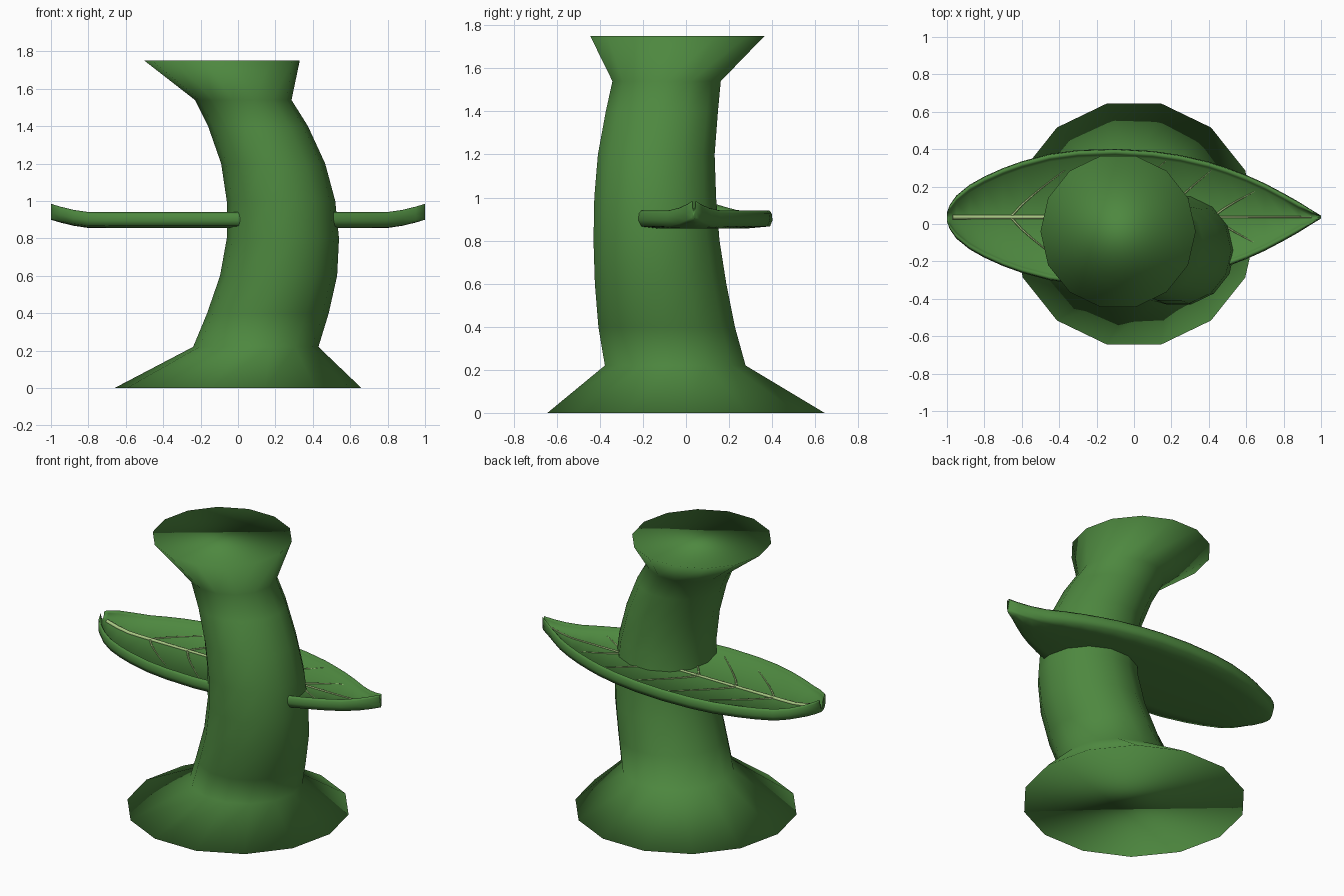
import bpy, bmesh, math

cube = bpy.data.objects.get("Cube")
if cube:
    bpy.data.objects.remove(cube)


def material(name, color):
    m = bpy.data.materials.new(name)
    m.use_nodes = True
    m.diffuse_color = (*color, 1)
    m.node_tree.nodes["Principled BSDF"].inputs["Base Color"].default_value = (*color, 1)
    return m


GREEN = material("stem green", (0.075, 0.245, 0.05))
PALE = material("pale vein", (0.38, 0.55, 0.22))


def loft(name, rings, mat):
    """Skin a list of closed rings and cap both ends."""
    bm = bmesh.new()
    loops = [[bm.verts.new(p) for p in ring] for ring in rings]
    n = len(loops[0])
    for a, b in zip(loops, loops[1:]):
        for i in range(n):
            j = (i + 1) % n
            bm.faces.new((a[i], a[j], b[j], b[i]))
    bm.faces.new(loops[0][::-1])
    bm.faces.new(loops[-1])
    bmesh.ops.recalc_face_normals(bm, faces=bm.faces)
    for f in bm.faces:
        f.smooth = True
    mesh = bpy.data.meshes.new(name)
    bm.to_mesh(mesh)
    bm.free()
    mesh.materials.append(mat)
    obj = bpy.data.objects.new(name, mesh)
    bpy.context.collection.objects.link(obj)
    return obj


# Bent stem with flared ends: height, centre x, centre y, radius
SIDES = 14
STEM = [(0, 0, 0, .66), (.22, .095, -.05, .335), (.4, .16, -.09, .325),
        (.6, .217, -.118, .313), (.8, .24, -.137, .3), (1.0, .23, -.143, .29),
        (1.2, .188, -.138, .278), (1.4, .107, -.112, .267),
        (1.54, .028, -.09, .258), (1.75, -.085, -.04, .415)]
angles = [math.tau * i / SIDES for i in range(SIDES)]
loft("stem", [[(x + r * math.cos(a), y + r * math.sin(a), z) for a in angles]
              for z, x, y, r in STEM], GREEN)

# Leaf: station along x and half width
MID_Y = .037
LEAF = [(-1, .025), (-.985, .065), (-.95, .115), (-.88, .172), (-.8, .217),
        (-.7, .262), (-.6, .298), (-.45, .338), (-.3, .358), (-.1, .365),
        (.1, .353), (.25, .331), (.4, .296), (.5, .263), (.6, .225),
        (.7, .18), (.8, .127), (.88, .082), (.95, .038), (1, .008)]


def lift(x):
    """Upward curl of the leaf tips."""
    return .045 * (max(abs(x) - .78, 0) / .22) ** 1.6


def leaf_section(x, w):
    rim = min(.03, w * .4)
    half = [(w * .7, .857), (w - rim * .4, .866), (w, .895), (w - rim * .15, .927),
            (w - rim * .5, .94), (w - rim, .926), (w - rim * 1.4, .906)]
    pts = [(0, .855)] + half + [(0, .897)] + [(-y, z) for y, z in reversed(half)]
    return [(x, MID_Y + y, z + lift(x)) for y, z in pts]


loft("leaf", [leaf_section(x, w) for x, w in LEAF], GREEN)


def vein(name, pts, size):
    """Tapered thin tube lying on the leaf; pts are x, y offset."""
    cu = bpy.data.curves.new(name, 'CURVE')
    cu.dimensions = '3D'
    cu.bevel_depth = size
    cu.bevel_resolution = 1
    cu.use_fill_caps = True
    sp = cu.splines.new('POLY')
    sp.points.add(len(pts) - 1)
    for i, (p, (x, y)) in enumerate(zip(sp.points, pts)):
        p.co = (x, MID_Y + y, .899 + abs(y) * .02 + lift(x), 1)
        p.radius = 1 - .65 * i / (len(pts) - 1)
    cu.materials.append(PALE)
    bpy.context.collection.objects.link(bpy.data.objects.new(name, cu))


# Midrib and paired side veins sweeping toward the pointed tip
vein("midrib", [(-.97 + 1.92 * i / 24, 0) for i in range(25)], .012)
for k in range(5):
    x0 = -.66 + .27 * k
    reach = (.25, .29, .3, .27, .17)[k]
    for side, label in ((1, "back"), (-1, "front")):
        path = [(x0 + .29 * t, side * reach * t ** .85)
                for t in (0, .2, .4, .6, .8, 1)]
        vein(f"{label}_vein_{k + 1}", path, .006)
